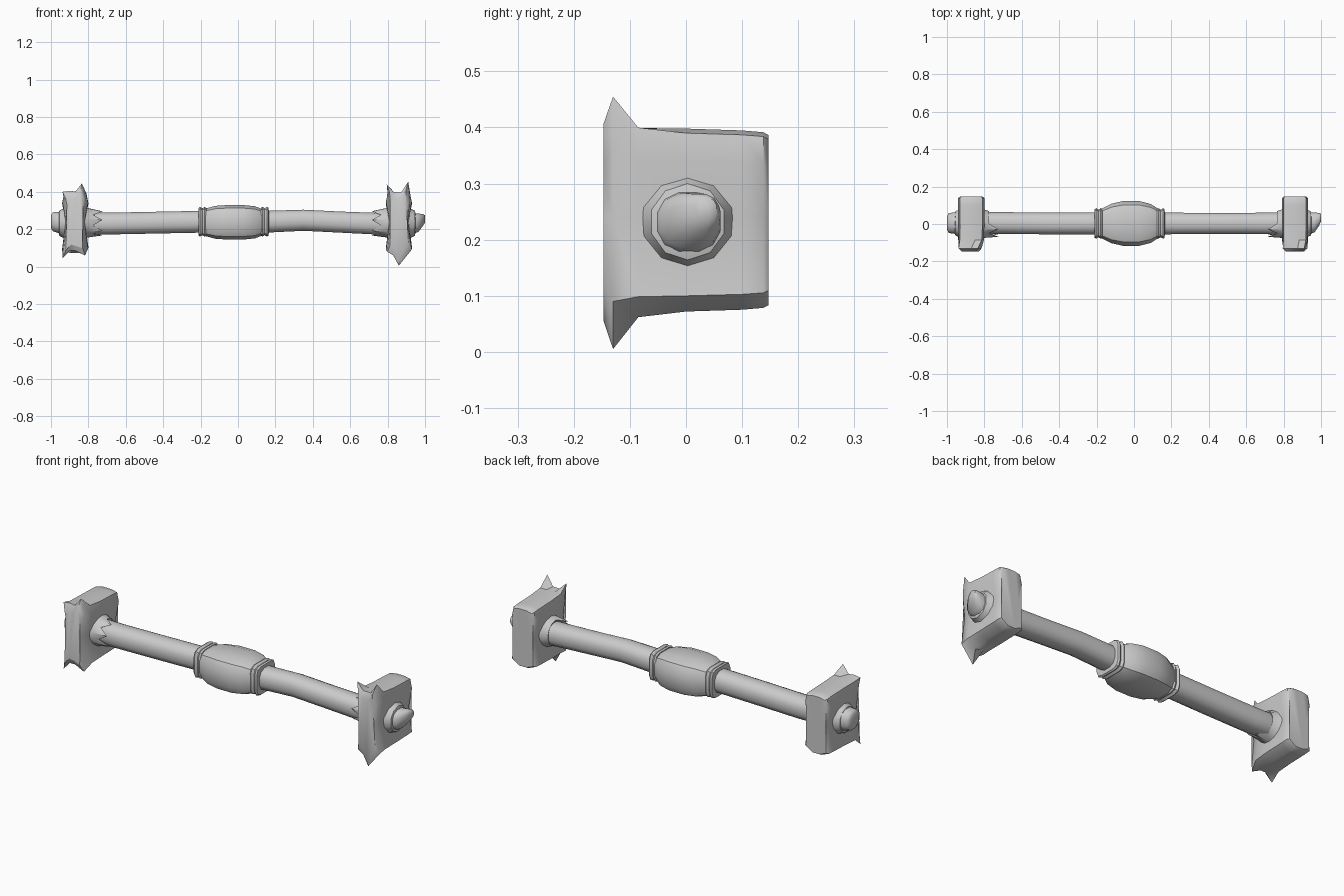
import bpy, bmesh, math
from mathutils import Vector

cube = bpy.data.objects.get("Cube")
if cube:
    bpy.data.objects.remove(cube, do_unlink=True)

GREY = (0.6, 0.6, 0.6, 1)
mat = bpy.data.materials.new("plain grey")
mat.use_nodes = True
mat.diffuse_color = GREY
mat.node_tree.nodes["Principled BSDF"].inputs["Base Color"].default_value = GREY


def loft(name, rings, angle=40):
    """Skin a row of equal-length rings and close both ends."""
    bm = bmesh.new()
    rows = [[bm.verts.new(p) for p in ring] for ring in rings]
    n = len(rows[0])
    for a, b in zip(rows, rows[1:]):
        for i in range(n):
            j = (i + 1) % n
            bm.faces.new((a[i], a[j], b[j], b[i]))
    caps = [bm.faces.new(rows[0]), bm.faces.new(rows[-1])]
    bmesh.ops.triangulate(bm, faces=caps)
    bmesh.ops.recalc_face_normals(bm, faces=bm.faces)
    mesh = bpy.data.meshes.new(name)
    bm.to_mesh(mesh)
    bm.free()
    mesh.materials.append(mat)
    obj = bpy.data.objects.new(name, mesh)
    bpy.context.collection.objects.link(obj)
    bpy.ops.object.select_all(action='DESELECT')
    obj.select_set(True)
    bpy.context.view_layer.objects.active = obj
    bpy.ops.object.shade_smooth_by_angle(angle=math.radians(angle))
    return obj


def ring(x, cy, cz, ry, rz, n=12, power=1.0):
    """Ring across x; a power under 1 makes it squarer."""
    pts = []
    for i in range(n):
        a = math.tau * (i + 0.5) / n
        c, s = math.cos(a), math.sin(a)
        pts.append(Vector((x, cy + ry * math.copysign(abs(c) ** power, c),
                           cz + rz * math.copysign(abs(s) ** power, s))))
    return pts


# Gently bent rod with blunt ends
rod = [(-1.0, .005, .24, .035, .035), (-.99, .005, .24, .055, .052),
       (-.95, .005, .235, .06, .06), (-.7, .005, .23, .06, .06),
       (-.45, .003, .235, .06, .06), (-.2, .003, .24, .06, .06),
       (.15, .003, .24, .06, .06), (.35, .003, .248, .058, .058),
       (.55, .003, .238, .058, .058), (.78, .003, .228, .06, .06),
       (.93, .002, .228, .06, .058), (.965, .008, .235, .055, .05),
       (.99, .025, .25, .035, .032), (1.0, .035, .255, .02, .02)]
loft("rod", [ring(*s, power=.85) for s in rod], 60)

# Swollen grip in the middle
grip = [(-.175, .08, .075), (-.12, .108, .09), (-.06, .122, .094),
        (.03, .122, .094), (.09, .106, .088), (.13, .08, .072)]
loft("grip", [ring(x, .003, .237, ry, rz, 12, .62) for x, ry, rz in grip], 35)

# Square collars on each side of the grip
for side, x in (("right", -.19), ("left", .143)):
    steps = [(-.022, .06), (-.02, .078), (-.012, .083), (0, .075),
             (.012, .083), (.02, .078), (.022, .06)]
    loft(side + "_grip_collar",
         [ring(x + dx, .003, .24, r, r * .97, 12, .45) for dx, r in steps], 35)

# Plate outlines in x and z: torn front edge, then the plain body
TORN_LEFT = [(-.065, .44), (-.03, .4), (.015, .4), (.05, .455), (.06, .36),
             (.048, .24), (.068, .09), (.0, .005), (-.03, .06), (-.062, .08),
             (-.045, .24), (-.055, .37)]
TORN_RIGHT = [(-.068, .4), (-.03, .405), (0, .4), (.035, .445), (.055, .36),
              (.035, .24), (.052, .06), (.0, .085), (-.03, .085), (-.068, .045),
              (-.045, .24), (-.06, .36)]
BODY = [(-.06, .39), (-.025, .398), (.025, .398), (.06, .39), (.07, .34),
        (.052, .24), (.07, .1), (.025, .072), (-.025, .072), (-.07, .09),
        (-.052, .24), (-.07, .34)]


def outline(pts, x, y, sx=1, sz=1):
    return [Vector((x + u * sx, y, .235 + (z - .235) * sz)) for u, z in pts]


def blend(a, b, t):
    return [(p[0] + (q[0] - p[0]) * t, p[1] + (q[1] - p[1]) * t)
            for p, q in zip(a, b)]


for side, x, torn in (("left", .86, TORN_LEFT), ("right", -.87, TORN_RIGHT)):
    d = 1 if x > 0 else -1
    loft(side + "_end_plate",
         [outline(torn, x, -.147, .75, .78), outline(torn, x, -.13),
          outline(blend(torn, BODY, .85), x, -.085), outline(BODY, x, 0, 1, 1),
          outline(BODY, x, .1, 1, .98), outline(BODY, x, .138, 1, .96),
          outline(BODY, x, .147, .85, .93)], 45)

    # Flared sleeve outside the plate
    loft(side + "_outer_sleeve",
         [ring(x + d * u, .003, .232, r, r, 10)
          for u, r in ((.03, .095), (.06, .08), (.085, .068), (.09, .05))], 40)

    # Inner sleeve with a jagged lip on the front half
    n = 14
    lip = ring(x - d * .095, .003, .235, .068, .068, n)
    for i, p in enumerate(lip):
        if p.y < .02 and i % 2 == 0:
            p.x -= d * .05
            p.y *= 1.08
    loft(side + "_inner_sleeve",
         [ring(x - d * .03, .003, .235, .1, .1, n),
          ring(x - d * .06, .003, .235, .08, .08, n), lip,
          ring(x - d * .085, .003, .235, .05, .05, n)], 40)
